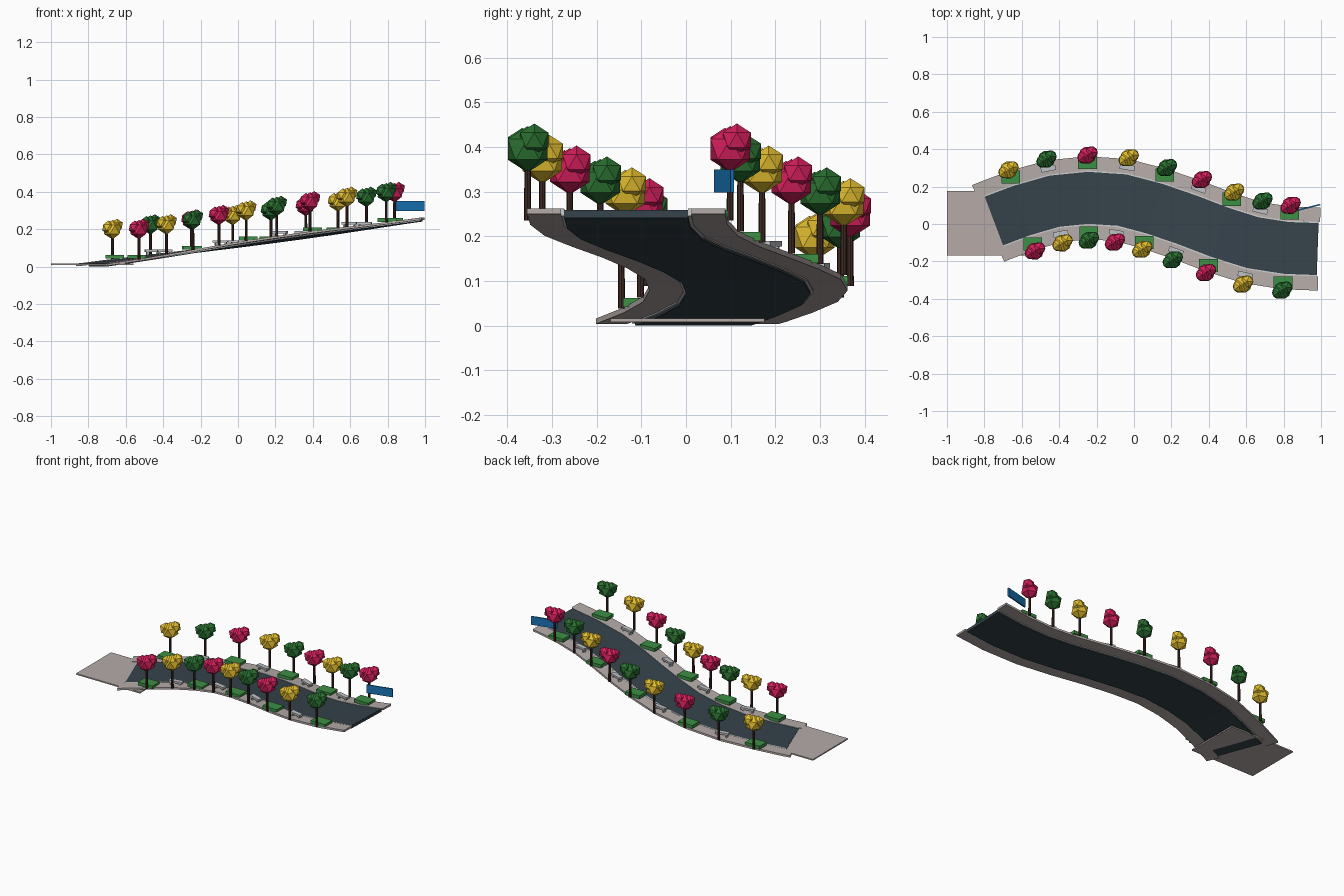
import bpy, bmesh, math
from mathutils import Vector, Matrix

if "Cube" in bpy.data.objects:
    bpy.data.objects.remove(bpy.data.objects["Cube"])


def mat(name, r, g, b):
    m = bpy.data.materials.new(name)
    m.diffuse_color = (*[(c / 255) ** 2.2 for c in (r, g, b)], 1)
    m.use_nodes = True
    m.node_tree.nodes["Principled BSDF"].inputs["Base Color"].default_value = m.diffuse_color
    return m


PAVE = mat("paving", 180, 170, 167)
ROAD = mat("asphalt", 56, 68, 76)
CURB = mat("curb_stone", 215, 215, 215)
BARK = mat("bark", 66, 46, 40)
GRASS = mat("planting", 62, 142, 70)
BENCH = mat("bench_grey", 190, 192, 195)
BLUE = mat("sign_blue", 30, 115, 180)
LEAVES = [mat("yellow_leaves", 226, 188, 50),
          mat("green_leaves", 46, 112, 52),
          mat("pink_leaves", 212, 36, 92)]

# Centre line of the sloping, S-shaped road
PATH = [(-0.749, 0.016), (-0.6, 0.072), (-0.425, 0.122), (-0.245, 0.14),
        (-0.065, 0.128), (0.11, 0.082), (0.285, 0.022), (0.46, -0.045),
        (0.635, -0.1), (0.815, -0.128), (0.982, -0.134)]
LONG_PATH = [(-0.78, 0.003)] + PATH[:-1] + [(0.99, -0.134)]


def height(x):
    return 0.02 + 0.1392 * (x + 0.749)


def frame(path, i):
    a = Vector(path[max(i - 1, 0)])
    b = Vector(path[min(i + 1, len(path) - 1)])
    t = (b - a).normalized()
    return Vector(path[i]), t, Vector((-t.y, t.x))


def finish(name, bm, material):
    bmesh.ops.recalc_face_normals(bm, faces=bm.faces)
    me = bpy.data.meshes.new(name)
    bm.to_mesh(me)
    bm.free()
    me.materials.append(material)
    ob = bpy.data.objects.new(name, me)
    bpy.context.collection.objects.link(ob)
    return ob


def ribbon(name, path, inner, outer, lift, thick, material):
    bm = bmesh.new()
    rings = []
    for i in range(len(path)):
        c, t, n = frame(path, i)
        z = height(c.x) + lift
        p, q = c + n * inner, c + n * outer
        rings.append([bm.verts.new(v) for v in (
            (p.x, p.y, z), (q.x, q.y, z),
            (q.x, q.y, z - thick), (p.x, p.y, z - thick))])
    for a, b in zip(rings, rings[1:]):
        for k in range(4):
            bm.faces.new((a[k], a[(k + 1) % 4], b[(k + 1) % 4], b[k]))
    bm.faces.new(rings[0])
    bm.faces.new(rings[-1])
    return finish(name, bm, material)


def add_box(bm, centre, size, turn=0.0, pivot=None):
    pivot = Vector(pivot or centre)
    m = (Matrix.Translation(pivot) @ Matrix.Rotation(turn, 4, 'Z')
         @ Matrix.Translation(Vector(centre) - pivot)
         @ Matrix.Diagonal((*size, 1)))
    bmesh.ops.create_cube(bm, size=1, matrix=m)


def box(name, centre, size, material, turn=0.0):
    bm = bmesh.new()
    add_box(bm, centre, size, turn)
    return finish(name, bm, material)


def tree(name, x, y, z, leaf):
    bm = bmesh.new()
    bmesh.ops.create_cone(bm, cap_ends=True, segments=8, radius1=0.008,
                          radius2=0.007, depth=0.13,
                          matrix=Matrix.Translation((x, y, z + 0.063)))
    finish(name + "_trunk", bm, BARK)
    bm = bmesh.new()
    for dx, dy, dz, r in ((0, 0, 0.157, 0.052), (0.022, 0.015, 0.178, 0.037),
                          (-0.022, -0.012, 0.168, 0.037)):
        bmesh.ops.create_icosphere(bm, subdivisions=1, radius=r,
                                   matrix=Matrix.Translation((x + dx, y + dy, z + dz)))
    finish(name + "_crown", bm, leaf)


# Road, sidewalks and curbs
ribbon("road", PATH, -0.139, 0.139, 0, 0.018, ROAD)
for side, s in (("left", 1), ("right", -1)):
    ribbon(side + "_sidewalk", LONG_PATH, s * 0.146, s * 0.222, 0.002, 0.012, PAVE)
    ribbon(side + "_curb", PATH, s * 0.139, s * 0.146, 0.003, 0.016, CURB)

# Flat entrance plaza at the low end
box("plaza", (-0.78, 0.003, 0.014), (0.44, 0.345, 0.008), PAVE)

# Trees along both sides, with planters and benches alternating beside them
for i in range(9):
    c, t, n = frame(PATH, i + 1)
    z = height(c.x) + 0.002
    turn = math.atan2(t.y, t.x)
    for side, s, shift in (("left", 1, 0), ("right", -1, 2)):
        p = c + n * s * 0.228
        tree(f"{side}_tree_{i}", p.x, p.y, z, LEAVES[(i + shift) % 3])
        if i % 2 == 0:
            p = c + n * s * 0.188
            box(f"{side}_planter_{i}", (p.x, p.y, z + 0.011),
                (0.1, 0.07, 0.02), GRASS)
        else:
            p = c + n * s * 0.177
            bm = bmesh.new()
            add_box(bm, (p.x, p.y, z + 0.019), (0.08, 0.028, 0.012), turn)
            for k in (-1, 1):
                add_box(bm, (p.x + k * 0.028, p.y, z + 0.006),
                        (0.008, 0.022, 0.018), turn, (p.x, p.y, z + 0.006))
            finish(f"{side}_bench_{i}", bm, BENCH)

# Blue sign panel at the high end
box("sign_panel", (0.92, 0.085, 0.326), (0.156, 0.008, 0.052), BLUE, math.radians(14))

# Rest the model on the ground
low = min(v.co.z for o in bpy.data.objects for v in o.data.vertices)
for o in bpy.data.objects:
    o.data.transform(Matrix.Translation((0, 0, -low)))
